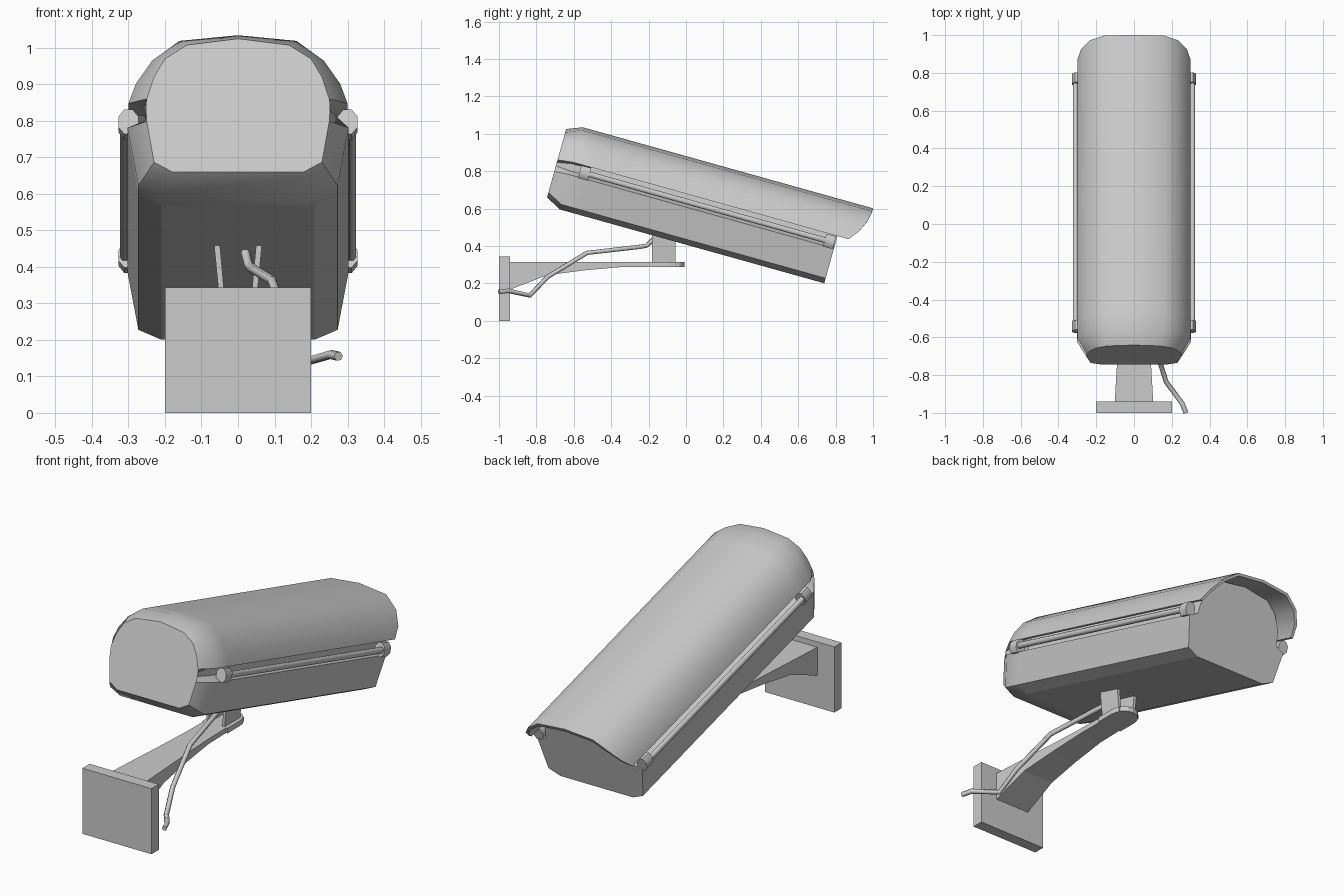
import bpy, math
from mathutils import Matrix, Vector

cube = bpy.data.objects.get("Cube")
if cube:
    bpy.data.objects.remove(cube)

grey = bpy.data.materials.new("light_grey")
grey.use_nodes = True
grey.diffuse_color = (0.6, 0.6, 0.6, 1)
grey.node_tree.nodes["Principled BSDF"].inputs["Base Color"].default_value = (0.6, 0.6, 0.6, 1)

TILT = Matrix.Rotation(math.radians(-15.6), 4, 'X')   # housing points down to the back
LEVEL = Matrix.Identity(4)


def loft(name, rings, matrix=LEVEL, smooth=None):
    """Skin a list of equal-length closed rings and close both ends."""
    n = len(rings[0])
    verts = [matrix @ Vector(p) for ring in rings for p in ring]
    faces = [list(range(n)), list(range(len(verts) - n, len(verts)))]
    for r in range(len(rings) - 1):
        for i in range(n):
            j = (i + 1) % n
            faces.append([r * n + i, r * n + j, (r + 1) * n + j, (r + 1) * n + i])
    mesh = bpy.data.meshes.new(name)
    mesh.from_pydata(verts, [], faces)
    mesh.materials.append(grey)
    obj = bpy.data.objects.new(name, mesh)
    bpy.context.collection.objects.link(obj)
    bpy.ops.object.select_all(action='DESELECT')
    obj.select_set(True)
    bpy.context.view_layer.objects.active = obj
    bpy.ops.object.mode_set(mode='EDIT')
    bpy.ops.mesh.select_all(action='SELECT')
    bpy.ops.mesh.normals_make_consistent(inside=False)
    bpy.ops.object.mode_set(mode='OBJECT')
    if smooth:
        bpy.ops.object.shade_smooth_by_angle(angle=math.radians(smooth))
    return obj


def mirrored(half):
    """Complete a right-hand outline that starts on the centre line."""
    return half + [(-x, z) for x, z in reversed(half) if x > 0]


def at(section, y):
    return [(x, y, z) for x, z in section]


def box(name, x, y, z):
    corners = [(x[0], z[0]), (x[1], z[0]), (x[1], z[1]), (x[0], z[1])]
    return loft(name, [at(corners, y[0]), at(corners, y[1])])


def rod(name, start, end, rx, rz, sides):
    rings = []
    for x, y, z in (start, end):
        angles = [2 * math.pi * (i + 0.5) / sides for i in range(sides)]
        rings.append([(x + rx * math.cos(a), y, z + rz * math.sin(a)) for a in angles])
    return loft(name, rings, TILT, 50)


# Housing outlines, from top centre down the side
shell = [(0, .848), (.16, .832), (.235, .776), (.28, .71), (.30, .654)]
lower = [(.303, .585), (.273, .42), (.21, .392)]
full = mirrored(shell + [(.255, .645), (.255, .605)] + lower)
face = mirrored([(0, .815), (.14, .797), (.20, .758), (.23, .706), (.25, .644),
                 (.252, .63), (.252, .61), (.25, .58), (.23, .464), (.18, .436)])
inner = mirrored([(0, .832), (.15, .812), (.21, .76), (.24, .70), (.25, .65),
                  (.255, .605)] + lower)

# Front cap and main body
loft("front_cap", [at(face, -.893), at(full, -.81), at(full, -.71)], TILT, 40)
loft("housing_body", [at(inner, -.712), at(inner, .658)], TILT)

# Thin curved hood with a swept rear edge
outer_arc = [(-x, z) for x, z in reversed(shell[1:])] + shell
inner_arc = [(x * .95, z - .015 * (z - .654) / .194) for x, z in reversed(outer_arc)]
arc = outer_arc + inner_arc


def hood_end(z):
    t = min(1, max(0, (z - .654) / .194))
    return .72 + .083 * (1 - (1 - t) ** 2.1)


loft("hood", [at(arc, -.71), [(x, hood_end(z), z) for x, z in arc]], TILT, 40)

# Side rails with a clamp at each end
for side, sx in (("left", 1), ("right", -1)):
    rod(side + "_rail", (sx * .31, -.73, .615), (sx * .31, .625, .615), .014, .016, 8)
    for end, y in (("front", -.735), ("rear", .625)):
        rod(f"{side}_{end}_clamp", (sx * .3, y - .027, .615), (sx * .3, y + .027, .615),
            .03, .038, 8)

# Wall plate
box("wall_plate", (-.2, .2), (-1, -.94), (0, .343))

# Tapered arm: y, half width, underside height
arm = [(-.945, .102, .165), (-.74, .09, .245), (-.54, .077, .27), (-.34, .067, .288),
       (-.04, .062, .29)]
loft("support_arm", [[(-w, y, .315), (w, y, .315), (w, y, z), (-w, y, z)]
                     for y, w, z in arm])

# Rounded end pad of the arm
pad = [(.072 * math.cos(a), -.085 + .078 * math.sin(a))
       for a in (math.pi * i / 8 for i in range(9))]
pad = [(.072, -.19)] + pad + [(-.072, -.19)]
loft("arm_end_pad", [[(x, y, z) for x, y in pad] for z in (.288, .315)])

# Two splayed bracket cheeks under the housing
for side, sx in (("left", 1), ("right", -1)):
    cheek = [(sx * .035, .30), (sx * .05, .30), (sx * .066, .465), (sx * .05, .465)]
    loft(side + "_bracket_cheek", [at(cheek, -.183), at(cheek, -.055)])

# Cable drooping from the housing to the wall
path = [(.02, -.17, .44), (.03, -.21, .402), (.04, -.25, .395), (.093, -.53, .363),
        (.14, -.74, .235), (.17, -.835, .135), (.255, -.95, .16), (.275, -1, .155)]
curve = bpy.data.curves.new("cable", 'CURVE')
curve.dimensions = '3D'
curve.bevel_depth = .013
curve.bevel_resolution = 1
curve.use_fill_caps = True
spline = curve.splines.new('POLY')
spline.points.add(len(path) - 1)
for point, co in zip(spline.points, path):
    point.co = (*co, 1)
curve.materials.append(grey)
bpy.context.collection.objects.link(bpy.data.objects.new("cable", curve))
